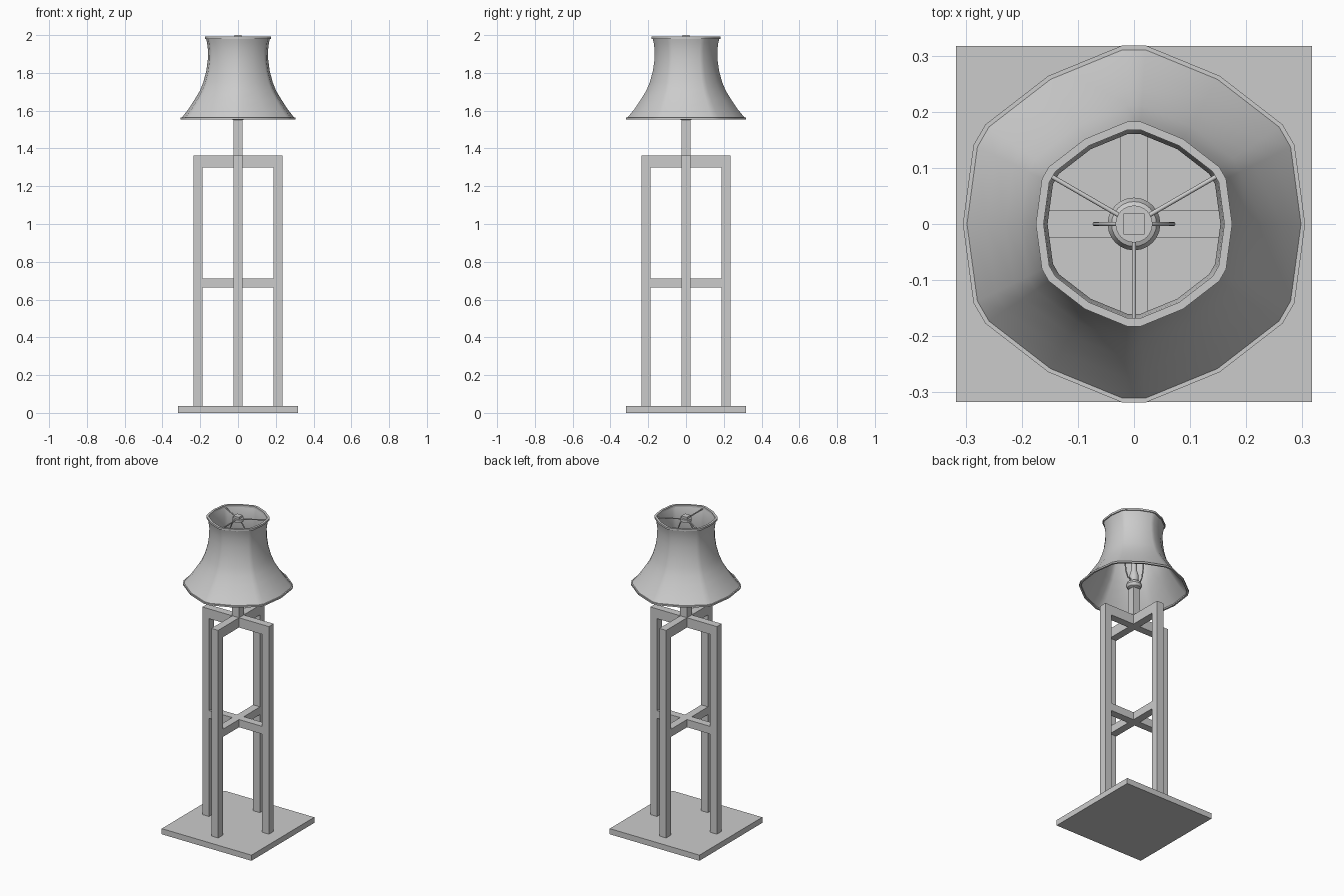
import bpy, bmesh
from math import radians, sin, cos, pi
from mathutils import Vector

cube = bpy.data.objects.get("Cube")
if cube:
    bpy.data.objects.remove(cube, do_unlink=True)

grey = bpy.data.materials.new("plain grey")
grey.use_nodes = True
grey.diffuse_color = (0.6, 0.6, 0.6, 1)
grey.node_tree.nodes["Principled BSDF"].inputs["Base Color"].default_value = (0.6, 0.6, 0.6, 1)


def finish(name, bm, smooth=False):
    bmesh.ops.recalc_face_normals(bm, faces=bm.faces)
    mesh = bpy.data.meshes.new(name)
    bm.to_mesh(mesh)
    bm.free()
    mesh.materials.append(grey)
    obj = bpy.data.objects.new(name, mesh)
    bpy.context.collection.objects.link(obj)
    if smooth:
        bpy.ops.object.select_all(action='DESELECT')
        obj.select_set(True)
        bpy.context.view_layer.objects.active = obj
        bpy.ops.object.shade_smooth_by_angle(angle=radians(35))
    return obj


def box(name, low, high):
    bm = bmesh.new()
    bmesh.ops.create_cube(bm, size=1)
    low, high = Vector(low), Vector(high)
    for v in bm.verts:
        v.co = (low + high) / 2 + v.co * (high - low)
    return finish(name, bm)


def loft(name, profile, outline, closed=False):
    """Sweep (radius, z) points around an outline of (angle, is_corner)."""
    bm = bmesh.new()
    rings = []
    for r, z in profile:
        ring = []
        for a, corner in outline:
            k = r * (1.045 if corner else 1)
            ring.append(bm.verts.new((k * cos(a), k * sin(a), z)))
        rings.append(ring)
    pairs = list(zip(rings, rings[1:]))
    if closed:
        pairs.append((rings[-1], rings[0]))
    else:
        bm.faces.new(rings[0])
        bm.faces.new(rings[-1])
    n = len(outline)
    for lower, upper in pairs:
        for i in range(n):
            j = (i + 1) % n
            bm.faces.new((lower[i], lower[j], upper[j], upper[i]))
    return finish(name, bm, True)


def wire(name, points, radius):
    curve = bpy.data.curves.new(name, 'CURVE')
    curve.dimensions = '3D'
    curve.bevel_depth = radius
    curve.bevel_resolution = 2
    curve.use_fill_caps = True
    spline = curve.splines.new('POLY')
    spline.points.add(len(points) - 1)
    for p, co in zip(spline.points, points):
        p.co = (*co, 1)
    curve.materials.append(grey)
    obj = bpy.data.objects.new(name, curve)
    bpy.context.collection.objects.link(obj)
    return obj


# Base plate
BASE, W = 0.317, 0.024
box("base_plate", (-BASE, -BASE, 0), (BASE, BASE, 0.036))

# Four legs, each carrying an upper and a middle arm to the centre
for name, dx, dy in (("left", 1, 0), ("right", -1, 0), ("front", 0, -1), ("back", 0, 1)):
    def span(r0, r1, z0, z1):
        xs = sorted((dx * r0, dx * r1)) if dx else (-W, W)
        ys = sorted((dy * r0, dy * r1)) if dy else (-W, W)
        return (xs[0], ys[0], z0), (xs[1], ys[1], z1)
    box(name + "_leg", *span(0.188, 0.235, 0.036, 1.362))
    box(name + "_upper_arm", *span(W, 0.188, 1.30, 1.362))
    box(name + "_middle_arm", *span(W, 0.188, 0.663, 0.712))

# Centre blocks of the two crosses, and the upper post
box("middle_joint", (-W, -W, 0.663), (W, W, 0.712))
box("upper_post", (-W, -W, 1.30), (W, W, 1.55))

# Turned socket with a rounded collar
circle = [(2 * pi * i / 24, False) for i in range(24)]
loft("socket", [(0.024, 1.55), (0.04, 1.558), (0.047, 1.575), (0.04, 1.592), (0.022, 1.60),
                (0.027, 1.615), (0.027, 1.64), (0.018, 1.67), (0.016, 1.72)], circle, False)

# Shade: six softened corners, with the flared wall built double
six = []
for i in range(6):
    c = radians(30 + 60 * i)
    six += [(c - radians(3.8), True), (c + radians(3.8), True), (c + radians(30), False)]
outer = [(0.300, 1.56), (0.263, 1.607), (0.229, 1.66), (0.202, 1.705), (0.184, 1.75),
         (0.168, 1.81), (0.160, 1.87), (0.159, 1.92), (0.164, 1.96), (0.170, 1.985)]
inner = [(r - 0.005, z) for r, z in reversed(outer)]
loft("shade", outer + inner, six, True)


def trim(name, r0, r1, z0, z1):
    loft(name, [(r0, z0), (r1, z0), (r1, z1), (r0, z1)], six, True)


trim("shade_lower_trim", 0.294, 0.305, 1.553, 1.563)
trim("shade_upper_trim", 0.161, 0.175, 1.98, 1.992)

# Spider arms, hub and finial
for i, angle in enumerate((30, 150, 270)):
    a = radians(angle)
    wire("spider_arm_%d" % (i + 1),
         [(r * cos(a), r * sin(a), 1.978) for r in (0.028, 0.168)], 0.004)
loft("spider_hub", [(0.033, 1.968), (0.033, 1.986)], circle)
box("finial", (-0.019, -0.019, 1.986), (0.019, 0.019, 2.0))

# Harp loop from the socket up to the hub
half = [(0.02, 1.61), (0.045, 1.615), (0.06, 1.65), (0.07, 1.72), (0.07, 1.82),
        (0.06, 1.89), (0.042, 1.94), (0.02, 1.968)]
loop = [(x, 0, z) for x, z in half] + [(-x, 0, z) for x, z in reversed(half)]
wire("harp", loop, 0.004)
